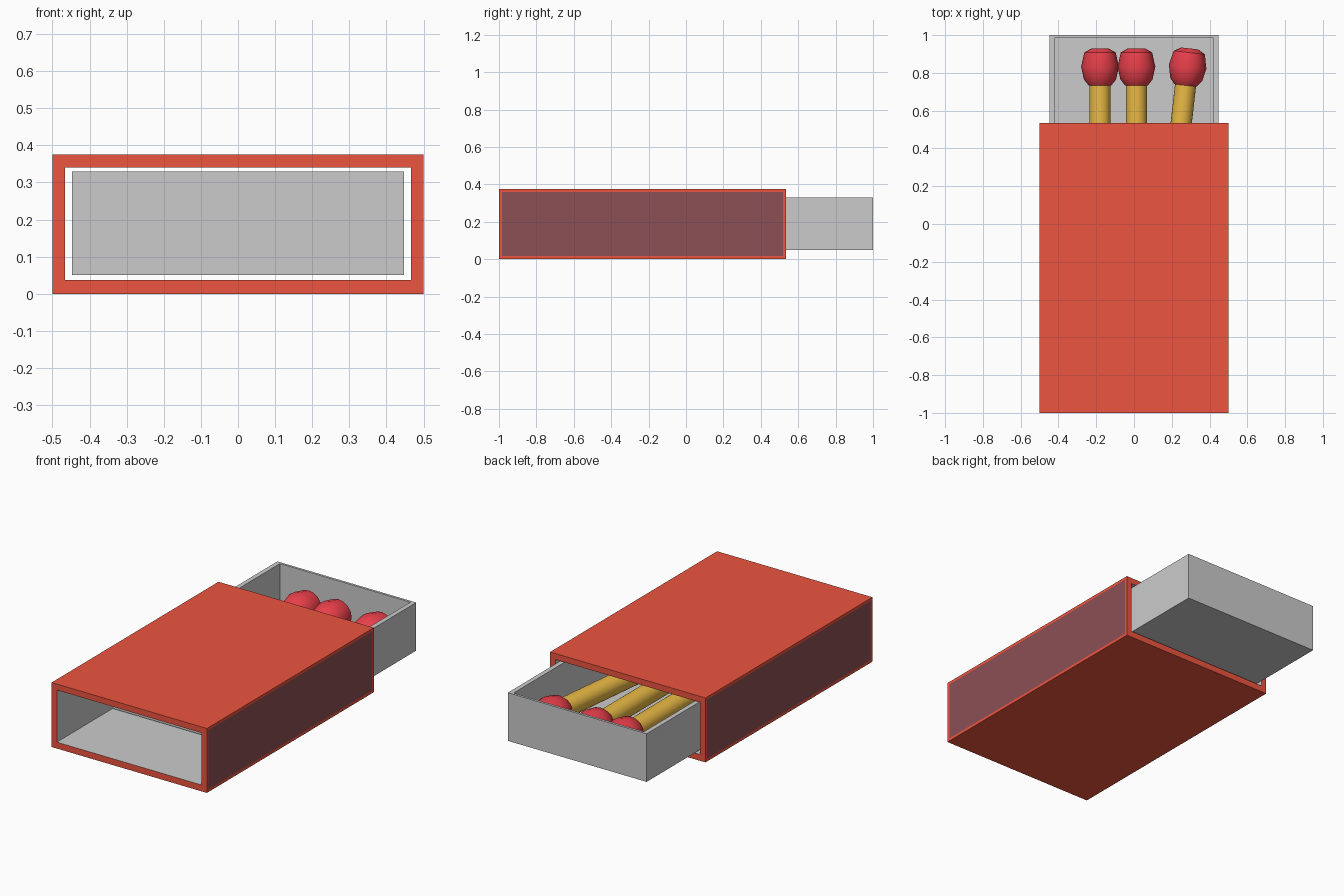
import bpy, bmesh
from math import pi, sin, cos, radians
from mathutils import Matrix, Vector

if "Cube" in bpy.data.objects:
    bpy.data.objects.remove(bpy.data.objects["Cube"])


def material(name, rgb):
    m = bpy.data.materials.new(name)
    m.diffuse_color = (*rgb, 1)
    m.use_nodes = True
    m.node_tree.nodes["Principled BSDF"].inputs["Base Color"].default_value = m.diffuse_color
    return m


RED = material("red_card", (0.85, 0.09, 0.05))
STRIKER = material("striker", (0.26, 0.08, 0.09))
PAPER = material("grey_paper", (0.7, 0.7, 0.7))
WOOD = material("wood", (0.82, 0.49, 0.06))
TIP = material("tip_red", (0.82, 0.05, 0.07))


def finish(bm, name, mats):
    bmesh.ops.recalc_face_normals(bm, faces=bm.faces[:])
    me = bpy.data.meshes.new(name)
    bm.to_mesh(me)
    bm.free()
    for m in mats:
        me.materials.append(m)
    ob = bpy.data.objects.new(name, me)
    bpy.context.collection.objects.link(ob)
    return ob


# Sleeve: rectangular tube with grey lining and an inset striker on each side
def rect(bm, x, z0, z1, y):
    return [bm.verts.new((a, y, b)) for a, b in ((-x, z0), (x, z0), (x, z1), (-x, z1))]


bm = bmesh.new()
outer = [rect(bm, 0.5, 0, 0.375, y) for y in (-1, 0.535)]
inner = [rect(bm, 0.466, 0.037, 0.34, y) for y in (-1, 0.535)]
sides = []
for i in range(4):
    j = (i + 1) % 4
    f = bm.faces.new((outer[0][i], outer[0][j], outer[1][j], outer[1][i]))
    if i % 2:
        sides.append(f)
    f = bm.faces.new((inner[0][j], inner[0][i], inner[1][i], inner[1][j]))
    f.material_index = 2
    for e in range(2):
        bm.faces.new((outer[e][i], outer[e][j], inner[e][j], inner[e][i]))
bmesh.ops.recalc_face_normals(bm, faces=bm.faces[:])
bmesh.ops.inset_individual(bm, faces=sides, thickness=0.023)
for f in sides:
    f.material_index = 1
finish(bm, "sleeve", [RED, STRIKER, PAPER])

# Tray: open box, hollowed from its top face
bm = bmesh.new()
bmesh.ops.create_cube(bm, size=1, matrix=Matrix.Translation((0, 0.245, 0.19))
                      @ Matrix.Diagonal((0.894, 1.51, 0.28, 1)))
top = max(bm.faces, key=lambda f: f.calc_center_median().z)
bmesh.ops.inset_individual(bm, faces=[top], thickness=0.01)
for v in top.verts:
    v.co.x = 0.42 if v.co.x > 0 else -0.42
    v.co.y = 0.986 if v.co.y > 0.245 else -0.496
floor = bmesh.ops.extrude_discrete_faces(bm, faces=[top])["faces"][0]
rim = [e for e in bm.edges if e.is_boundary]
for v in floor.verts:
    v.co.z = 0.075
up = [e for e in rim if e not in floor.edges[:]]
if up:
    bmesh.ops.bridge_loops(bm, edges=up + floor.edges[:])
finish(bm, "tray", [])


# Matches: lathed along y, the origin at the middle of the head
def lathe(name, profile, mat, segs, place):
    bm = bmesh.new()
    rings = [[bm.verts.new((r * cos(2 * pi * k / segs), y, r * sin(2 * pi * k / segs)))
              for k in range(segs)] for y, r in profile]
    for a, b in zip(rings, rings[1:]):
        for k in range(segs):
            n = (k + 1) % segs
            bm.faces.new((a[k], a[n], b[n], b[k]))
    bm.faces.new(rings[0])
    bm.faces.new(rings[-1])
    ob = finish(bm, name, [mat])
    ob.matrix_world = place
    bpy.context.view_layer.objects.active = ob
    ob.select_set(True)
    bpy.ops.object.shade_smooth_by_angle(angle=radians(30))
    ob.select_set(False)


HEAD = [(-0.1, 0.06), (-0.068, 0.085), (0, 0.1), (0.075, 0.083), (0.097, 0.045)]
STICK = [(-1.27, 0.056), (-0.09, 0.056)]
for i, (x, tilt) in enumerate(((-0.18, 0), (0.013, 0), (0.284, -6.5)), 1):
    place = Matrix.Translation((x, 0.833, 0.185)) @ Matrix.Rotation(radians(tilt), 4, 'Z')
    lathe(f"match_head_{i}", HEAD, TIP, 16, place)
    lathe(f"match_stick_{i}", STICK, WOOD, 24, place)
